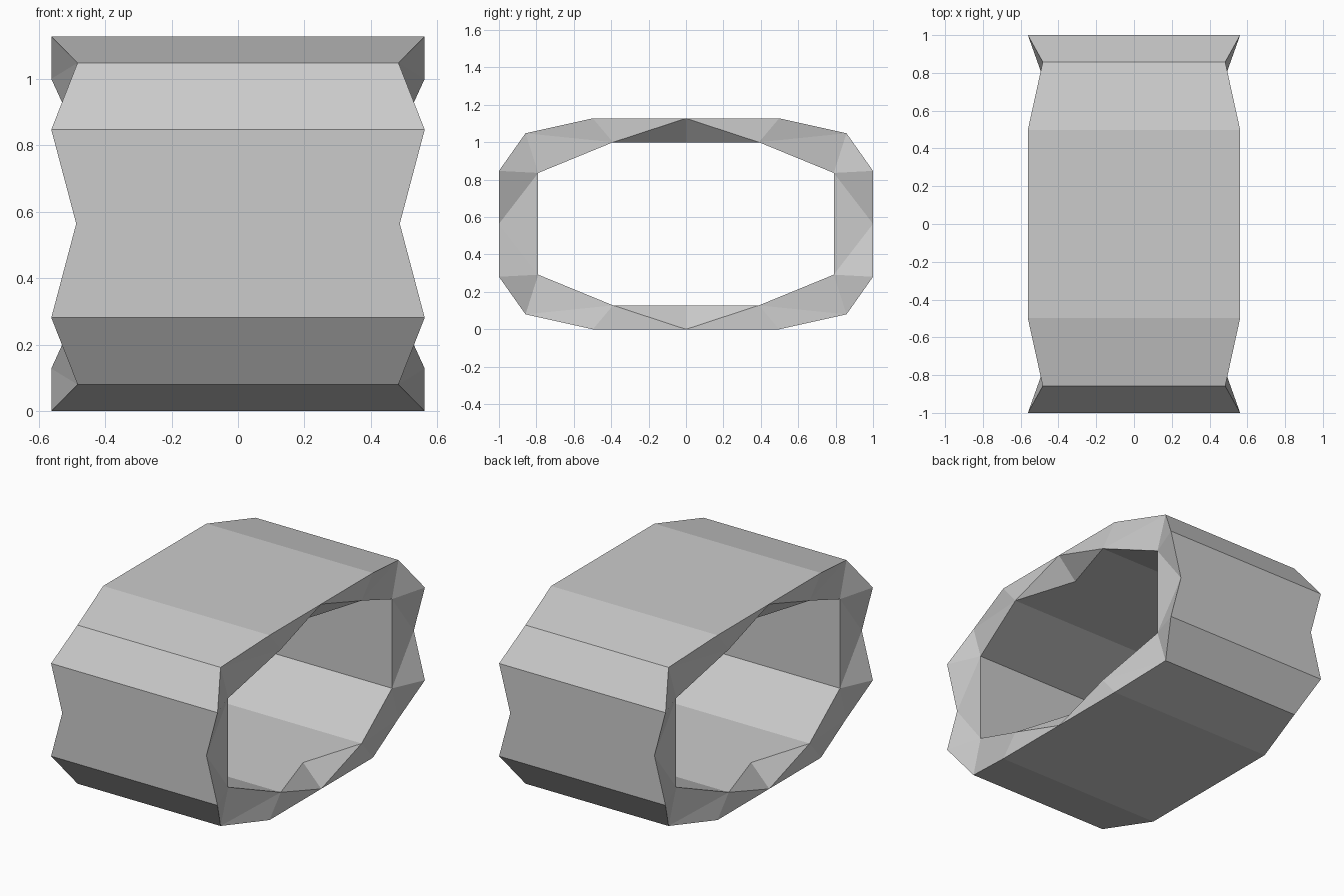
import bpy
import bmesh

cube = bpy.data.objects.get("Cube")
if cube:
    bpy.data.objects.remove(cube, do_unlink=True)

# Plain grey material
grey = bpy.data.materials.new("plain_grey")
grey.use_nodes = True
colour = (0.6, 0.6, 0.6, 1.0)
grey.diffuse_color = colour
grey.node_tree.nodes["Principled BSDF"].inputs["Base Color"].default_value = colour

# One eighth of the ring: end-rim corners of the outer and inner walls
HALF_HEIGHT = 0.564
outer = [(0.562, 0, HALF_HEIGHT), (0.562, 0.498, HALF_HEIGHT), (0.483, 0.858, 0.484),
         (0.562, 1, 0.283), (0.487, 1, 0)]
inner = [(0.44, 0, 0.436), (0.562, 0.39, 0.436), (0.487, 0.79, 0.272), (0.487, 0.79, 0)]

bm = bmesh.new()


def wall(points, inward):
    """Strips running from the middle plane to the rim; returns the rim vertices."""
    rim = [bm.verts.new(p) for p in points]
    middle = [bm.verts.new((0, y, z)) for x, y, z in points]
    for i in range(len(points) - 1):
        face = [middle[i], rim[i], rim[i + 1], middle[i + 1]]
        bm.faces.new(face[::-1] if inward else face)
    return rim


o = wall(outer, False)
n = wall(inner, True)

# Faceted rim joining the two walls
for tri in ((o[0], o[1], n[1]), (o[0], n[1], n[0]), (o[1], o[2], n[1]), (o[2], n[2], n[1]),
            (o[2], o[3], n[2]), (o[3], o[4], n[2]), (o[4], n[3], n[2])):
    bm.faces.new(tri[::-1])

mesh = bpy.data.meshes.new("faceted_ring")
bm.to_mesh(mesh)
bm.free()
mesh.materials.append(grey)

# Mirror the eighth into the whole ring
ring = bpy.data.objects.new("faceted_ring", mesh)
ring.location.z = HALF_HEIGHT
bpy.context.collection.objects.link(ring)
mirror = ring.modifiers.new("mirror", 'MIRROR')
mirror.use_axis = (True, True, True)
mirror.merge_threshold = 0.001
